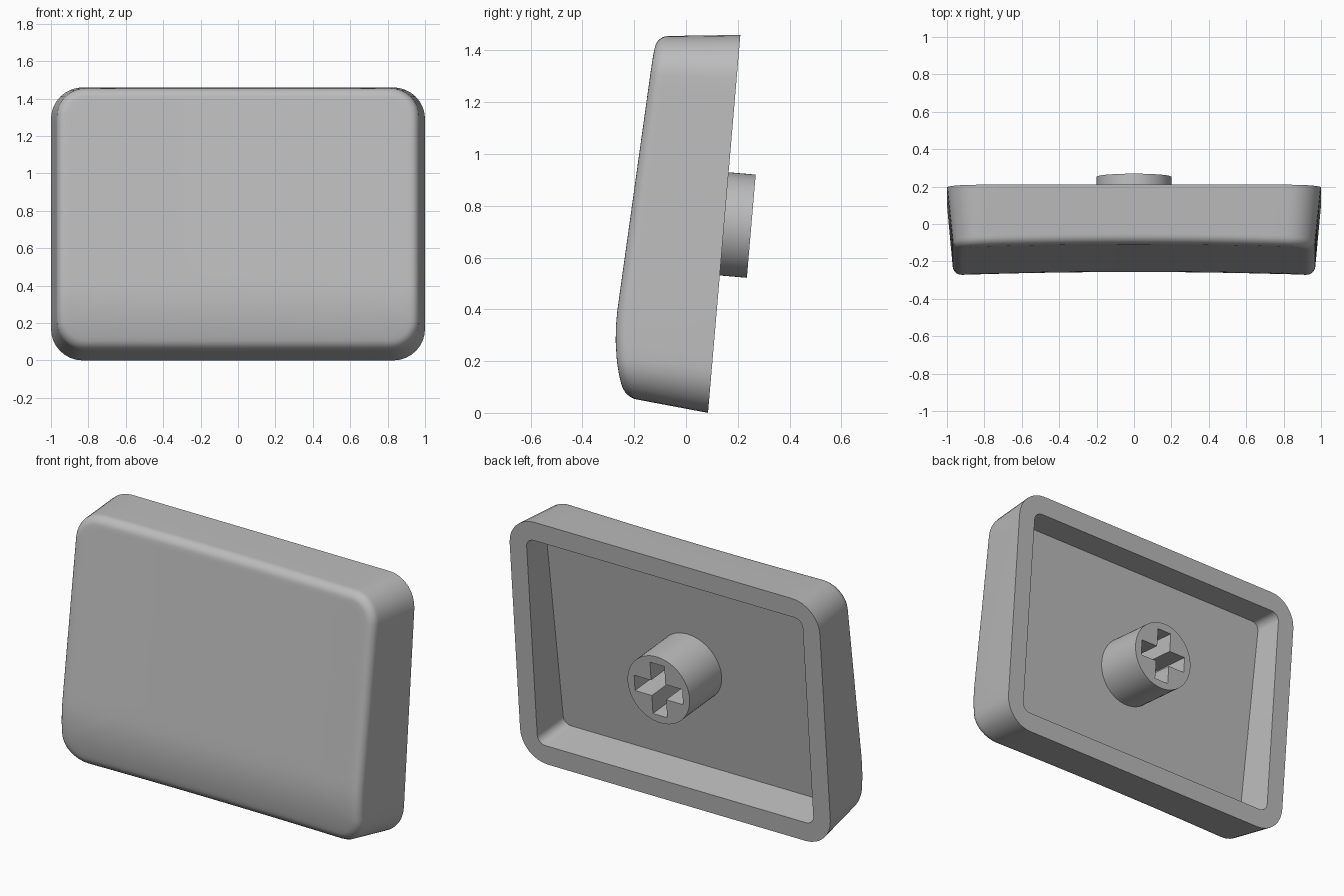
import bpy, bmesh, math
from mathutils import Matrix, Vector

if "Cube" in bpy.data.objects:
    bpy.data.objects.remove(bpy.data.objects["Cube"])

# Local frame: u = sideways, v = up along the back plane, w = out through the front
TILT = math.atan2(0.125, 1.46)
c, s = math.cos(TILT), math.sin(TILT)
FRAME = Matrix(((1, 0, 0, 0), (0, s, -c, 0.1475), (0, c, s, 0.73), (0, 0, 0, 1)))

grey = bpy.data.materials.new("light grey plastic")
grey.diffuse_color = (0.5, 0.5, 0.5, 1)
grey.use_nodes = True
grey.node_tree.nodes["Principled BSDF"].inputs["Base Color"].default_value = grey.diffuse_color


def make_object(name, bm):
    bmesh.ops.recalc_face_normals(bm, faces=bm.faces)
    mesh = bpy.data.meshes.new(name)
    bm.to_mesh(mesh)
    bm.free()
    mesh.transform(FRAME)
    mesh.materials.append(grey)
    obj = bpy.data.objects.new(name, mesh)
    bpy.context.collection.objects.link(obj)
    return obj


def smooth(obj):
    bpy.ops.object.select_all(action='DESELECT')
    obj.select_set(True)
    bpy.context.view_layer.objects.active = obj
    bpy.ops.object.shade_smooth_by_angle(angle=math.radians(30))


def rounded_rect(hx, hy, r, corner=8, side=18):
    """Points around a rounded rectangle, with subdivided straight sides."""
    pts = []
    for k, (sx, sy) in enumerate(((1, 1), (-1, 1), (-1, -1), (1, -1))):
        for i in range(corner + 1):
            a = math.pi / 2 * (k + i / corner)
            pts.append(Vector((sx * (hx - r) + r * math.cos(a),
                               sy * (hy - r) + r * math.sin(a))))
    out = []
    for i, p in enumerate(pts):
        out.append(p)
        if i % (corner + 1) == corner:
            q = pts[(i + 1) % len(pts)]
            out += [p.lerp(q, j / side) for j in range(1, side)]
    return out


def front_height(u, v):
    """Sloping front face, rolled over at the lower edge and slightly dished."""
    w = 0.364 - 0.0534 * v
    if v < -0.36:
        w -= 0.62 * (v + 0.36) ** 2
    return w - 0.016 * max(0, 1 - (u / 0.95) ** 2)


def floor_height(u, v):
    return 0.19 - 0.0534 * v


# Cap shell: cavity floor, cavity wall, rim, outer wall, rounded edge, dished front
HX, HY, FILLET = 0.97, 0.705, 0.05
rings = [
    [(u, v, floor_height(u, v)) for u, v in rounded_rect(0.875, 0.605, 0.045)],
    [(u, v, 0) for u, v in rounded_rect(0.89, 0.62, 0.05)],
    [(u, v, 0) for u, v in rounded_rect(1.0, 0.7325, 0.17)],
]
for i in range(7):
    t = math.pi / 2 * i / 6
    d, drop = FILLET * (1 - math.cos(t)), FILLET * (1 - math.sin(t))
    rings.append([(u, v, front_height(u, v) - drop)
                  for u, v in rounded_rect(HX - d, HY - d, 0.155 - d)])
inner = rounded_rect(HX - FILLET, HY - FILLET, 0.155 - FILLET)
for k in (0.97, 0.93, 0.88, 0.82, 0.75, 0.67, 0.58, 0.48, 0.38, 0.28, 0.18, 0.08):
    rings.append([(u * k, v * k, front_height(u * k, v * k)) for u, v in inner])

bm = bmesh.new()
loops = [[bm.verts.new(p) for p in ring] for ring in rings]
for a, b in zip(loops, loops[1:]):
    for i in range(len(a)):
        j = (i + 1) % len(a)
        bm.faces.new((a[i], a[j], b[j], b[i]))
bm.faces.new(loops[0])
bm.faces.new(loops[-1])
smooth(make_object("cap_shell", bm))


def prism(name, outline, w0, w1):
    bm = bmesh.new()
    face = bm.faces.new([bm.verts.new((u, v, w0)) for u, v in outline])
    ext = bmesh.ops.extrude_face_region(bm, geom=[face])
    bmesh.ops.translate(bm, vec=(0, 0, w1 - w0),
                        verts=[g for g in ext["geom"] if isinstance(g, bmesh.types.BMVert)])
    return make_object(name, bm)


# Round stem on the back, with a cross-shaped socket
circle = [(0.2 * math.cos(math.tau * i / 64), 0.2 * math.sin(math.tau * i / 64))
          for i in range(64)]
stem = prism("stem", circle, -0.105, 0.215)
L, T = 0.155, 0.046
quarter = [(L, -T), (L, T), (T, T)]
cross = []
for k in range(4):
    for x, y in quarter:
        for _ in range(k):
            x, y = -y, x
        cross.append((x, y))
cutter = prism("socket_cutter", cross, -0.2, 0.165)

mod = stem.modifiers.new("socket", 'BOOLEAN')
mod.operation = 'DIFFERENCE'
mod.solver = 'EXACT'
mod.object = cutter
bpy.context.view_layer.objects.active = stem
bpy.ops.object.modifier_apply(modifier=mod.name)
bpy.data.objects.remove(cutter, do_unlink=True)
smooth(stem)
